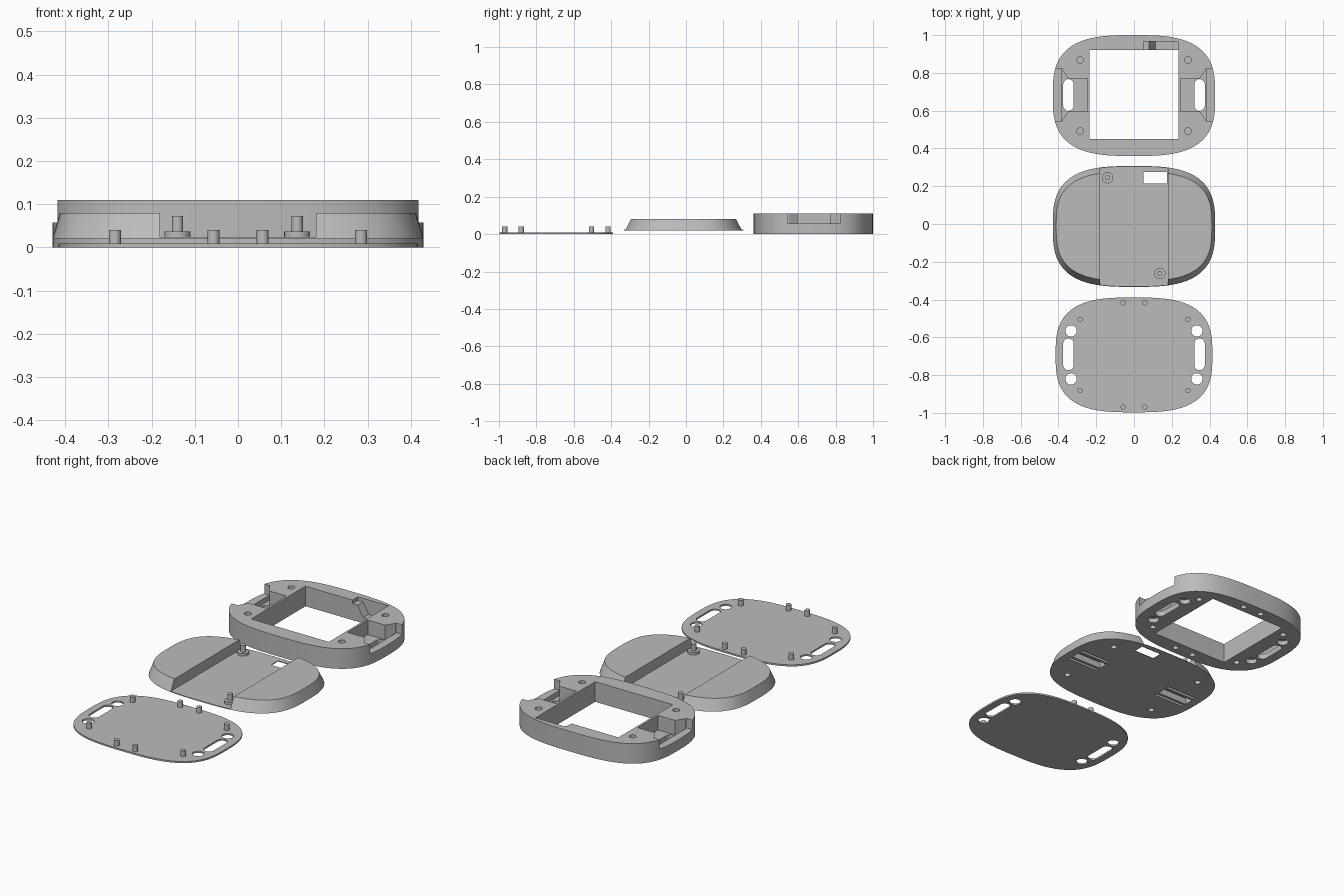
import bpy, bmesh
from math import cos, sin, pi, copysign

cube = bpy.data.objects.get("Cube")
if cube:
    bpy.data.objects.remove(cube, do_unlink=True)

grey = bpy.data.materials.new("plain grey")
grey.use_nodes = True
grey.diffuse_color = (0.5, 0.5, 0.5, 1)
grey.node_tree.nodes["Principled BSDF"].inputs["Base Color"].default_value = (0.5, 0.5, 0.5, 1)


# ---- outline helpers ----
def squircle(a, b, cy, n=3, count=128):
    pts = []
    for i in range(count):
        t = 2 * pi * i / count
        c, s = cos(t), sin(t)
        pts.append((copysign(abs(c) ** (2 / n), c) * a,
                    copysign(abs(s) ** (2 / n), s) * b + cy))
    return pts


def circle(x, y, r, count=24):
    return [(x + r * cos(2 * pi * i / count), y + r * sin(2 * pi * i / count)) for i in range(count)]


def rect(x0, x1, y0, y1):
    return [(x0, y0), (x1, y0), (x1, y1), (x0, y1)]


def stadium(x, y, r, half):
    arc = [i * pi / 12 for i in range(13)]
    return ([(x + r * cos(t), y + half - r + r * sin(t)) for t in arc] +
            [(x - r * cos(t), y - half + r - r * sin(t)) for t in arc])


# ---- solid helpers ----
def loft(name, low, high):
    bm = bmesh.new()
    a = [bm.verts.new(p) for p in low]
    b = [bm.verts.new(p) for p in high]
    bm.faces.new(a)
    bm.faces.new(b)
    for i in range(len(a)):
        j = (i + 1) % len(a)
        bm.faces.new((a[i], a[j], b[j], b[i]))
    bmesh.ops.recalc_face_normals(bm, faces=bm.faces)
    mesh = bpy.data.meshes.new(name)
    bm.to_mesh(mesh)
    bm.free()
    mesh.materials.append(grey)
    ob = bpy.data.objects.new(name, mesh)
    bpy.context.collection.objects.link(ob)
    return ob


def prism(name, pts, z0, z1):
    return loft(name, [(x, y, z0) for x, y in pts], [(x, y, z1) for x, y in pts])


def activate(ob):
    bpy.ops.object.select_all(action='DESELECT')
    ob.select_set(True)
    bpy.context.view_layer.objects.active = ob


def cut(ob, cutter):
    activate(ob)
    mod = ob.modifiers.new("cut", 'BOOLEAN')
    mod.operation = 'DIFFERENCE'
    mod.solver = 'EXACT'
    mod.object = cutter
    bpy.ops.object.modifier_apply(modifier=mod.name)
    bpy.data.objects.remove(cutter, do_unlink=True)


def cut_prism(ob, pts, z0, z1):
    cut(ob, prism("cutter", pts, z0, z1))


def smooth(ob):
    activate(ob)
    bpy.ops.object.shade_smooth_by_angle(angle=pi / 6)


SIDES = (-1, 1)
FRAME_Y, SHELL_Y, PLATE_Y = 0.68, -0.013, -0.693
PEG_X, PEG_Y = 0.285, 0.188      # corner pegs
MID_X, MID_Y = 0.057, 0.276      # centre pegs
SLOT_X, EYE_X, EYE_Y = 0.347, 0.333, 0.127

# ---- frame: thick ring with a square window ----
frame = prism("frame", squircle(0.43, 0.32, FRAME_Y), 0, 0.11)
cut_prism(frame, rect(-0.235, 0.235, 0.45, 0.92), -0.1, 0.2)
for sx in SIDES:
    # side pocket, flared towards the outside, and the outer ledge
    pocket = [(0.247, -0.088), (0.35, -0.088), (0.385, -0.14),
              (0.385, 0.14), (0.35, 0.088), (0.247, 0.088)]
    cut_prism(frame, [(sx * x, FRAME_Y + 0.003 + y) for x, y in pocket], 0.03, 0.2)
    ledge = rect(0.38, 0.5, FRAME_Y - 0.137, FRAME_Y + 0.143)
    cut_prism(frame, [(sx * x, y) for x, y in ledge], 0.058, 0.2)
    cut_prism(frame, stadium(sx * SLOT_X, FRAME_Y + 0.003, 0.028, 0.084), -0.1, 0.05)
    # blind holes above and below
    for sy in SIDES:
        x, y = sx * PEG_X, FRAME_Y + sy * PEG_Y
        cut_prism(frame, circle(x, y, 0.018), 0.07, 0.2)
        cut_prism(frame, circle(x, y, 0.016), -0.1, 0.035)
        cut_prism(frame, circle(sx * MID_X, FRAME_Y + sy * MID_Y, 0.016), -0.1, 0.035)
        cut_prism(frame, circle(sx * EYE_X, FRAME_Y + sy * EYE_Y, 0.03), -0.1, 0.025)
# sloping notch in the back wall
notch = [(0.05, 0.2), (0.05, 0.09), (0.08, 0.09), (0.115, 0.03), (0.234, 0.03), (0.234, 0.2)]
cut(frame, loft("cutter", [(x, 0.9, z) for x, z in notch], [(x, 0.967, z) for x, z in notch]))
smooth(frame)

# ---- shell: tapered body with a channel down the middle ----
BOTTOM, TOP, FLOOR = 0.02, 0.08, 0.024
shell = loft("shell",
             [(x, y, BOTTOM) for x, y in squircle(0.43, 0.32, SHELL_Y)],
             [(x, y, TOP) for x, y in squircle(0.412, 0.289, SHELL_Y)])
cut_prism(shell, rect(-0.18, 0.18, -0.5, 0.5), FLOOR, 0.2)
cut_prism(shell, rect(0.05, 0.175, 0.215, 0.275), -0.1, 0.2)
for sx in SIDES:
    # underside recess with a narrow groove on each side
    for y, half in ((0, 0.026), (-0.048, 0.008), (0.048, 0.008)):
        xs = sorted((sx * 0.2, sx * 0.385))
        cut_prism(shell, rect(*xs, SHELL_Y + y - half, SHELL_Y + y + half), -0.1, 0.055)
    for sy in SIDES:
        cut_prism(shell, circle(sx * PEG_X, SHELL_Y + sy * PEG_Y, 0.016), -0.1, 0.05)
smooth(shell)

# flanged posts standing in the channel
for label, x, y in (("back", -0.14, 0.245), ("front", 0.137, -0.262)):
    smooth(prism(label + "_post_flange", circle(x, y, 0.03), FLOOR - 0.002, 0.037))
    smooth(prism(label + "_post", circle(x, y, 0.013), 0.03, 0.073))

# ---- base plate: thin cover with slots, round holes and pegs ----
plate = prism("base_plate", squircle(0.415, 0.304, PLATE_Y), 0, 0.009)
for sx in SIDES:
    cut_prism(plate, stadium(sx * SLOT_X, PLATE_Y + 0.003, 0.028, 0.084), -0.1, 0.1)
    for sy in SIDES:
        cut_prism(plate, circle(sx * EYE_X, PLATE_Y + sy * EYE_Y, 0.03), -0.1, 0.1)
        smooth(prism("corner_peg", circle(sx * PEG_X, PLATE_Y + sy * PEG_Y, 0.014), 0.005, 0.04))
        smooth(prism("centre_peg", circle(sx * MID_X, PLATE_Y + sy * MID_Y, 0.014), 0.005, 0.04))
smooth(plate)
